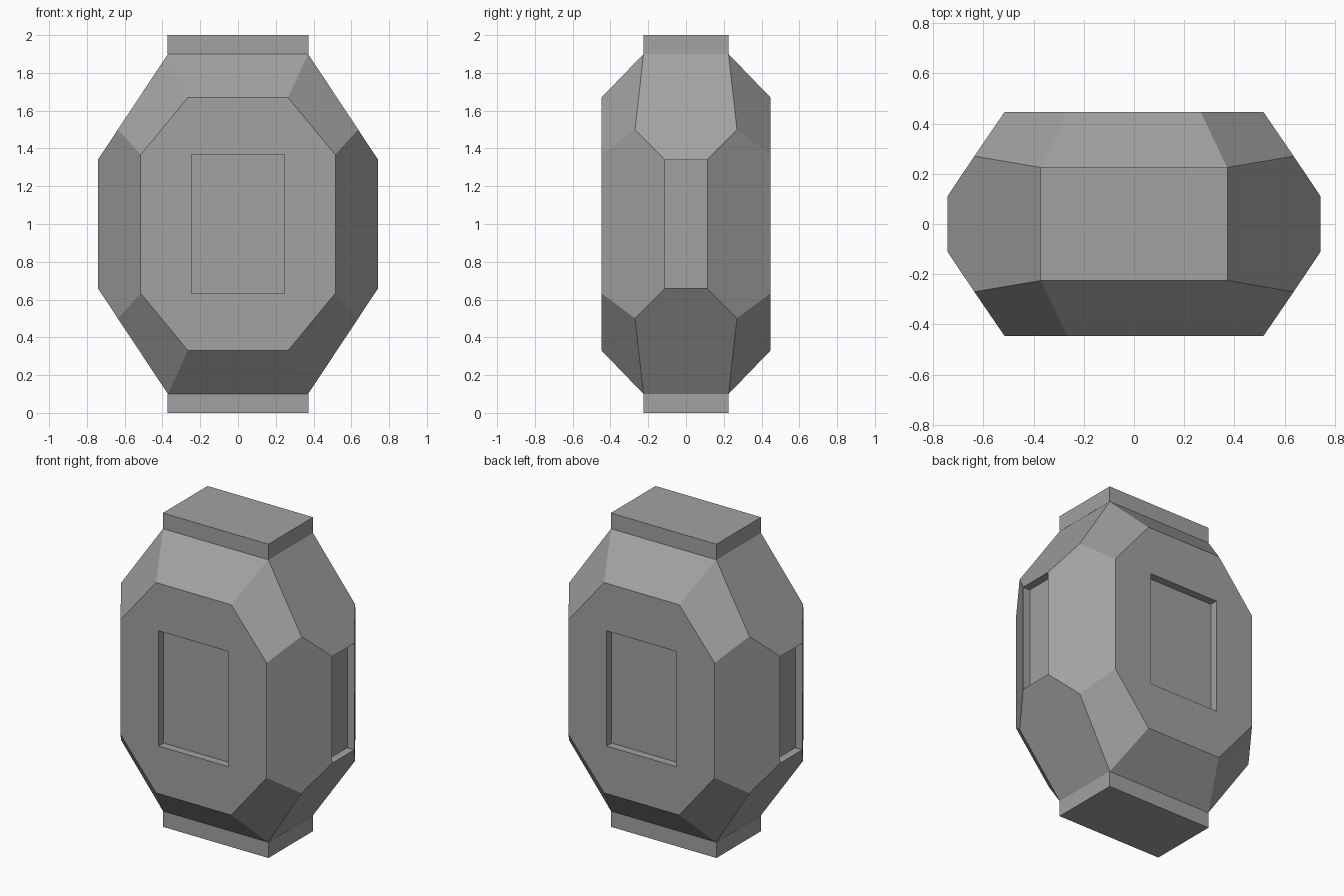
import bpy, bmesh, math
from itertools import product

if "Cube" in bpy.data.objects:
    bpy.data.objects.remove(bpy.data.objects["Cube"], do_unlink=True)

MID = 1.0       # height of the plane of symmetry
DEPTH = 0.05    # depth of every recessed panel

grey = bpy.data.materials.new("stone grey")
grey.use_nodes = True
colour = (0.36, 0.36, 0.36, 1)
grey.diffuse_color = colour
grey.node_tree.nodes["Principled BSDF"].inputs["Base Color"].default_value = colour


def add_object(name, bm):
    bmesh.ops.recalc_face_normals(bm, faces=bm.faces)
    mesh = bpy.data.meshes.new(name)
    bm.to_mesh(mesh)
    bm.free()
    mesh.materials.append(grey)
    obj = bpy.data.objects.new(name, mesh)
    bpy.context.collection.objects.link(obj)
    return obj


def box(name, size, centre):
    bm = bmesh.new()
    bmesh.ops.create_cube(bm, size=1)
    bmesh.ops.scale(bm, vec=size, verts=bm.verts)
    bmesh.ops.translate(bm, vec=centre, verts=bm.verts)
    return add_object(name, bm)


# Faceted body: one corner of the gem shape, mirrored in all three directions
corner = [(0.371, 0.225, 0.9), (0.265, 0.447, 0.67), (0.515, 0.447, 0.367),
          (0.636, 0.27, 0.5), (0.742, 0.112, 0.34)]
bm = bmesh.new()
for x, y, z in corner:
    for sx, sy, sz in product((-1, 1), repeat=3):
        bm.verts.new((sx * x, sy * y, MID + sz * z))
bmesh.ops.convex_hull(bm, input=bm.verts)
bmesh.ops.dissolve_limit(bm, angle_limit=math.radians(3), verts=bm.verts, edges=bm.edges)
bm.normal_update()

# Sunken strips on the two narrow sides
sides = [f for f in bm.faces if abs(f.normal.x) > 0.99]
for face in bmesh.ops.extrude_discrete_faces(bm, faces=sides)["faces"]:
    inward = -math.copysign(DEPTH, face.calc_center_median().x)
    bmesh.ops.translate(bm, vec=(inward, 0, 0), verts=face.verts)
body = add_object("body", bm)

# Rectangular recesses on the front and back
for side in (-1, 1):
    cutter = box("recess_cutter", (0.494, 2 * DEPTH, 0.734), (0, side * 0.447, MID))
    cutter.hide_render = True
    cut = body.modifiers.new("recess", "BOOLEAN")
    cut.operation = "DIFFERENCE"
    cut.solver = "EXACT"
    cut.object = cutter
    bpy.context.view_layer.objects.active = body
    bpy.ops.object.modifier_apply(modifier=cut.name)
    bpy.data.objects.remove(cutter, do_unlink=True)

# End caps
for name, z in (("bottom_cap", 0.05), ("top_cap", 1.95)):
    box(name, (0.744, 0.45, 0.1), (0, 0, z))
